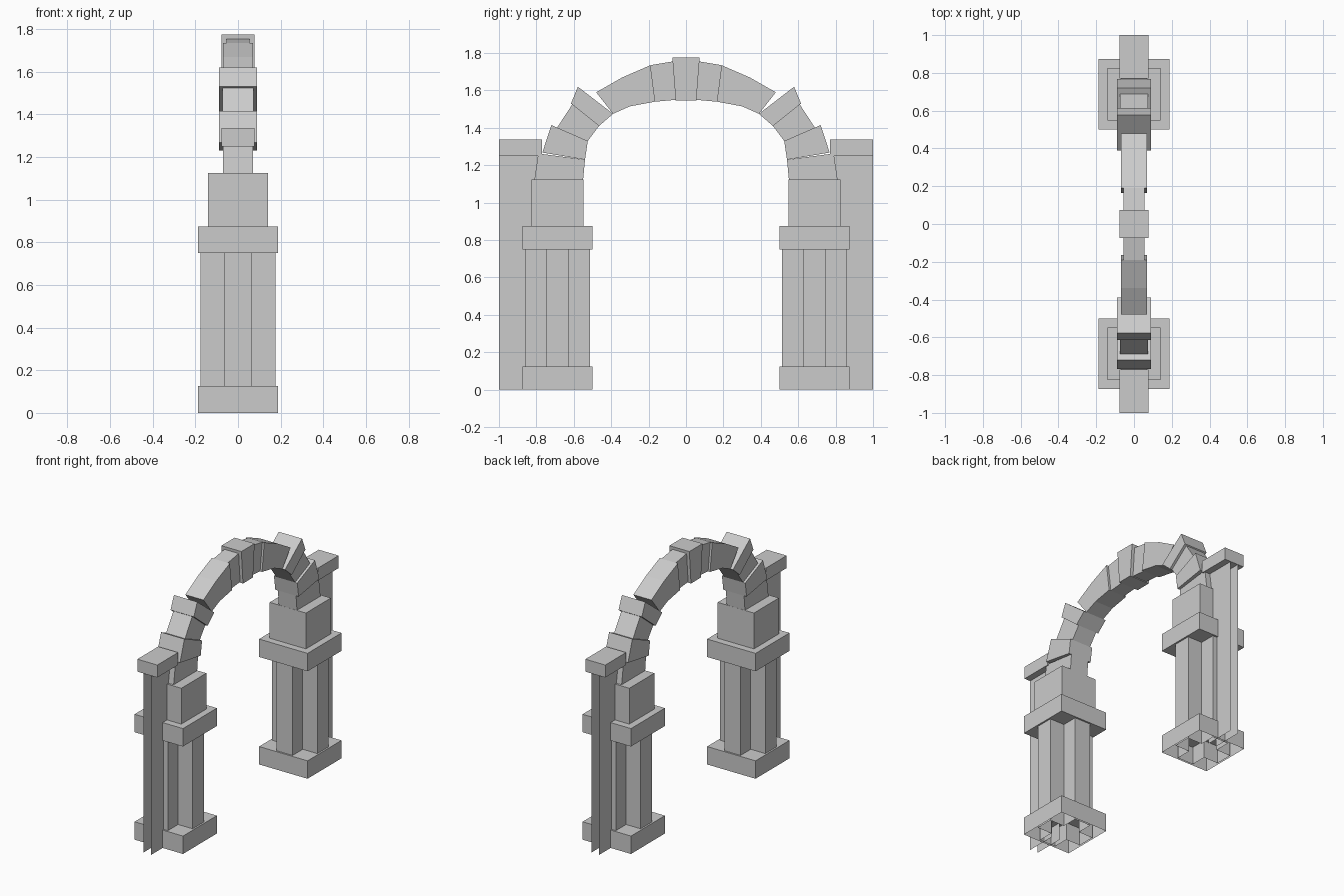
import bpy
import bmesh

cube = bpy.data.objects.get("Cube")
if cube:
    bpy.data.objects.remove(cube, do_unlink=True)

stone = bpy.data.materials.new("grey_stone")
stone.use_nodes = True
stone.diffuse_color = (0.6, 0.6, 0.6, 1)
stone.node_tree.nodes["Principled BSDF"].inputs["Base Color"].default_value = (0.6, 0.6, 0.6, 1)


def prism(name, profile, axis, low, high, start_cap=True, end_cap=True):
    """Extrude a closed 2D profile along x (profile in y, z) or z (profile in x, y)."""
    bm = bmesh.new()

    def ring(level):
        return [bm.verts.new((level, a, b) if axis == "x" else (a, b, level)) for a, b in profile]

    first, last = ring(low), ring(high)
    n = len(profile)
    sides = [bm.faces.new((first[i], first[(i + 1) % n], last[(i + 1) % n], last[i])) for i in range(n)]
    bottom, top = bm.faces.new(first[::-1]), bm.faces.new(last)
    bmesh.ops.recalc_face_normals(bm, faces=bm.faces)
    unwanted = ([] if start_cap else [bottom]) + ([] if end_cap else [top])
    if unwanted:
        bmesh.ops.delete(bm, geom=unwanted, context="FACES_ONLY")
    finish(name, bm)


def finish(name, bm):
    mesh = bpy.data.meshes.new(name)
    bm.to_mesh(mesh)
    bm.free()
    mesh.materials.append(stone)
    bpy.context.collection.objects.link(bpy.data.objects.new(name, mesh))


def block(name, half_x, y0, y1, z0, z1, bottom=True):
    corners = [(-half_x, y0), (half_x, y0), (half_x, y1), (-half_x, y1)]
    prism(name, corners, "z", z0, z1, start_cap=bottom)


def sheet(name, x, y0, y1, z0, z1):
    bm = bmesh.new()
    corners = [(x, y0, z0), (x, y1, z0), (x, y1, z1), (x, y0, z1)]
    face = bm.faces.new([bm.verts.new(c) for c in corners])
    bm.normal_update()
    if face.normal.x * x < 0:
        face.normal_flip()
    finish(name, bm)


# Arch stones: half width, outer upper, outer lower, inner lower, inner upper (y, z)
stones = [
    ("crown_stone", 0.055, (0.07, 1.755), (0.19, 1.735), (0.165, 1.54), (0.055, 1.55)),
    ("upper_stone", 0.07, (0.19, 1.735), (0.34, 1.67), (0.30, 1.515), (0.165, 1.54)),
    ("shoulder_stone", 0.07, (0.34, 1.67), (0.48, 1.59), (0.39, 1.475), (0.30, 1.515)),
    ("wide_upper_stone", 0.09, (0.578, 1.62), (0.615, 1.53), (0.465, 1.41), (0.39, 1.475)),
    ("middle_stone", 0.073, (0.605, 1.53), (0.69, 1.40), (0.525, 1.33), (0.465, 1.41)),
    ("wide_lower_stone", 0.09, (0.72, 1.415), (0.768, 1.268), (0.54, 1.23), (0.525, 1.33)),
    ("springer_stone", 0.07, (0.79, 1.263), (0.81, 1.125), (0.55, 1.125), (0.54, 1.23)),
]

prism("keystone", [(-0.073, 1.775), (0.073, 1.775), (0.055, 1.545), (-0.055, 1.545)], "x", -0.077, 0.077)

CENTRE, ARM, REACH = 0.687, 0.0625, 0.175
for side, label in ((-1, "front"), (1, "back")):
    for name, half, *points in stones:
        prism(f"{label}_{name}", [(y * side, z) for y, z in points], "x", -half, half)

    # Pillar with a plus-shaped shaft and an open-bottomed base
    mid = CENTRE * side
    block(f"{label}_base", 0.187, mid - 0.187, mid + 0.187, 0, 0.125, bottom=False)
    quarter = [(REACH, ARM), (ARM, ARM), (ARM, REACH)]
    plus = []
    for turn in range(4):
        plus += quarter
        quarter = [(-y, x) for x, y in quarter]
    prism(f"{label}_shaft", [(x, y + mid) for x, y in plus], "z", 0, 0.75, start_cap=False)
    block(f"{label}_capital", 0.187, mid - 0.187, mid + 0.187, 0.75, 0.875)
    block(f"{label}_impost", 0.14, mid - 0.138, mid + 0.138, 0.875, 1.125)

    # Outer buttress: two thin walls, open at the end, under a cap
    for x, hand in ((-0.03, "right"), (0.03, "left")):
        sheet(f"{label}_buttress_{hand}_wall", x, side, 0.78 * side, 0, 1.25)
    outer, inner = sorted((side, 0.77 * side))
    block(f"{label}_buttress_cap", 0.077, outer, inner, 1.25, 1.337)
